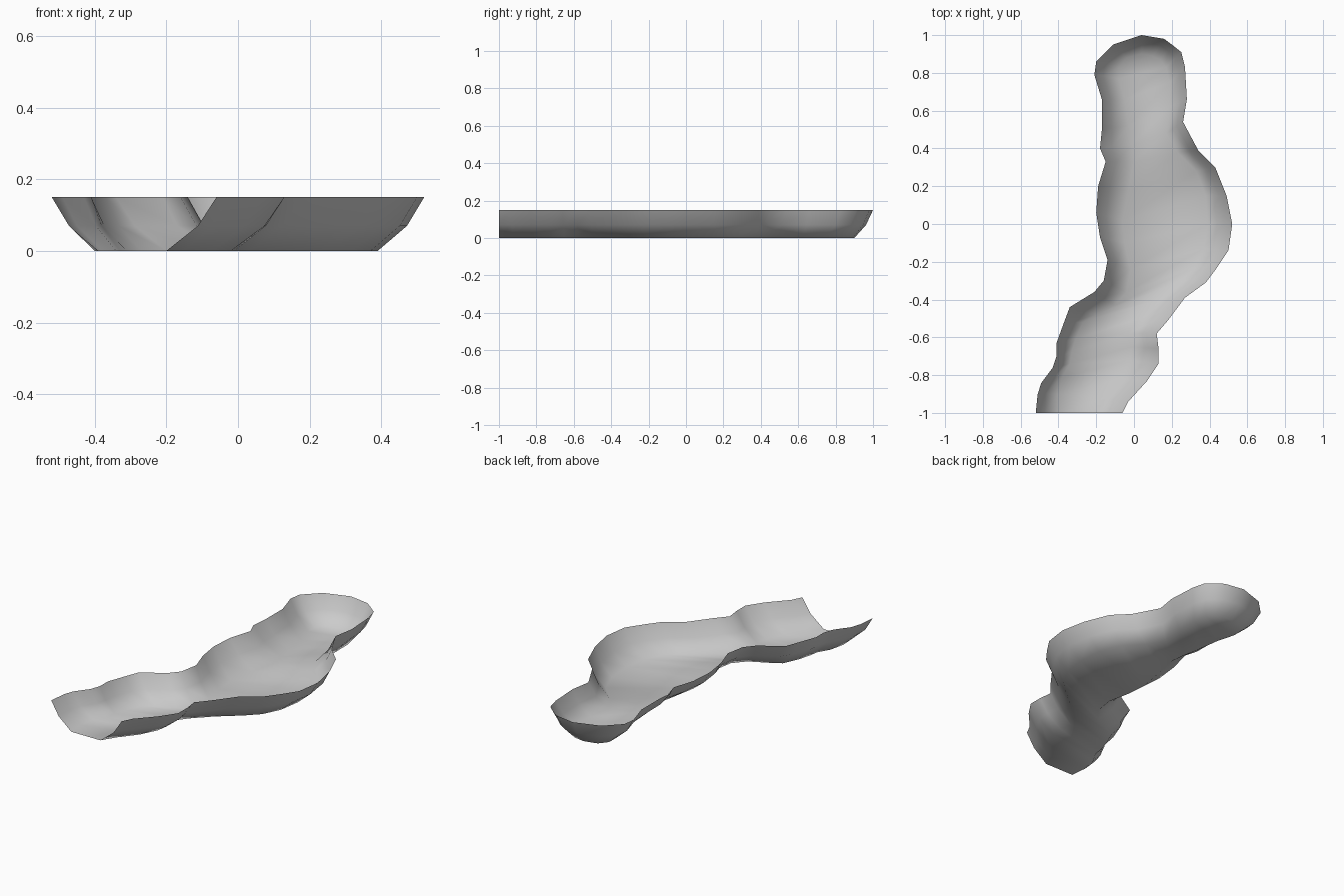
import bpy
import bmesh

default_cube = bpy.data.objects.get("Cube")
if default_cube:
    bpy.data.objects.remove(default_cube, do_unlink=True)

RIM_HEIGHT = 0.15
LEDGE_HEIGHT = 0.07
LEDGE_BLEND = 0.37

# Bank stations from the open mouth to the closed end, in hundredths:
# rim x, rim y, floor x, floor y
west_bank = [
    (-52, -100, -39, -100), (-51, -90, -40, -90), (-49, -84, -38, -81),
    (-43, -76, -34, -74), (-41, -70, -33, -68), (-41, -63, -31, -61),
    (-37, -52, -27, -52), (-34, -44, -20, -48), (-21, -36, -10, -43),
    (-16, -30, -4, -36), (-14, -19, -2, -24), (-18, -7, -5, -10),
    (-20, 6, -6, 2), (-19, 20, -3, 18), (-15, 33, 0, 33),
    (-18, 40, -1, 42), (-17, 50, -3, 52), (-17, 66, -5, 66),
    (-21, 79, -8, 77), (-20, 86, -8, 83), (-11, 95, -4, 88),
]
east_bank = [
    (-6, -100, -20, -100), (-3, -94, -15, -92), (7, -83, -7, -82),
    (13, -74, -2, -72), (13, -66, -1, -65), (12, -58, -3, -58),
    (18, -51, 3, -50), (27, -39, 13, -40), (38, -31, 25, -30),
    (44, -23, 32, -23), (50, -14, 37, -13), (52, 0, 39, 0),
    (49, 15, 38, 15), (43, 30, 33, 28), (34, 39, 23, 38),
    (26, 54, 17, 48), (28, 66, 19, 62), (27, 83, 19, 75),
    (25, 91, 17, 83), (20, 95, 14, 87), (16, 98, 10, 89),
]
closed_end = [(4, 100, 4, 90)]


def make_material(name, colour):
    material = bpy.data.materials.new(name)
    material.use_nodes = True
    material.diffuse_color = colour
    shader = next(n for n in material.node_tree.nodes if n.type == "BSDF_PRINCIPLED")
    shader.inputs["Base Color"].default_value = colour
    return material


def add_station(bm, station):
    """Return the rim, ledge and floor vertices of one bank station."""
    rim_x, rim_y, floor_x, floor_y = (value / 100 for value in station)
    ledge_x = rim_x + (floor_x - rim_x) * LEDGE_BLEND
    ledge_y = rim_y + (floor_y - rim_y) * LEDGE_BLEND
    return (bm.verts.new((rim_x, rim_y, RIM_HEIGHT)),
            bm.verts.new((ledge_x, ledge_y, LEDGE_HEIGHT)),
            bm.verts.new((floor_x, floor_y, 0)))


bm = bmesh.new()
stations = [add_station(bm, s) for s in west_bank + closed_end + east_bank[::-1]]

# Sloping banks, running around the closed end
for here, after in zip(stations, stations[1:]):
    for upper, lower in ((0, 1), (1, 2)):
        bm.faces.new((here[upper], here[lower], after[lower], after[upper]))

# Flat bed, joining opposite floor edges
floor = [station[2] for station in stations]
tip = len(west_bank)
for i in range(tip - 1):
    bm.faces.new((floor[i], floor[-1 - i], floor[-2 - i], floor[i + 1]))
bm.faces.new((floor[tip - 1], floor[tip + 1], floor[tip]))

for face in bm.faces:
    face.smooth = True

mesh = bpy.data.meshes.new("channel_bed")
bm.to_mesh(mesh)
bm.free()
mesh.materials.append(make_material("plain grey", (0.6, 0.6, 0.6, 1)))
channel = bpy.data.objects.new("channel_bed", mesh)
bpy.context.collection.objects.link(channel)
